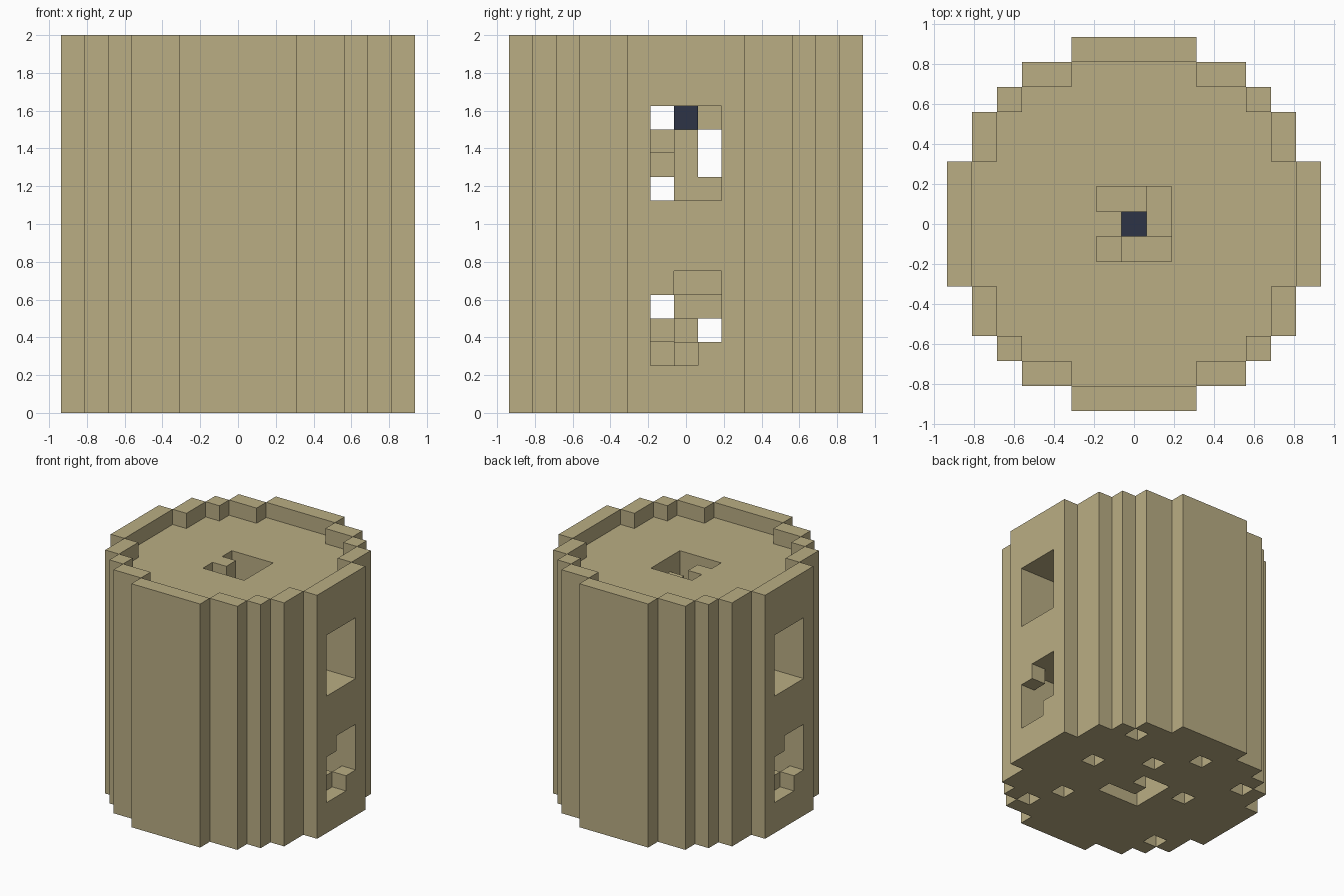
import bpy
import bmesh
from mathutils import Vector

CELL = 0.125
cube = bpy.data.objects.get("Cube")
if cube:
    bpy.data.objects.remove(cube, do_unlink=True)


def material(name, rgb):
    mat = bpy.data.materials.new(name)
    mat.use_nodes = True
    color = (*rgb, 1.0)
    mat.diffuse_color = color
    mat.node_tree.nodes["Principled BSDF"].inputs["Base Color"].default_value = color
    return mat


sandstone = material("sandstone", (0.49, 0.42, 0.23))
navy = material("dark_navy", (0.026, 0.034, 0.061))


def box(xs, ys, zs):
    """Cells in inclusive index ranges."""
    return {(x, y, z)
            for x in range(xs[0], xs[1] + 1)
            for y in range(ys[0], ys[1] + 1)
            for z in range(zs[0], zs[1] + 1)}


def build(name, cells, mat):
    """Skin the exposed sides of a set of cells and merge flat regions."""
    bm = bmesh.new()
    for cell in cells:
        centre = Vector((cell[0], cell[1], cell[2] + 0.5))
        for axis in range(3):
            for sign in (-1, 1):
                step = [0, 0, 0]
                step[axis] = sign
                if tuple(c + s for c, s in zip(cell, step)) in cells:
                    continue
                n = Vector(step)
                u = Vector([float(i == (axis + 1) % 3) for i in range(3)])
                v = n.cross(u)
                corners = (-u - v, u - v, u + v, v - u)
                bm.faces.new([bm.verts.new((centre + (n + c) / 2) * CELL)
                              for c in corners])
    bmesh.ops.remove_doubles(bm, verts=bm.verts, dist=0.001)
    bmesh.ops.dissolve_limit(bm, angle_limit=0.01, verts=bm.verts, edges=bm.edges)
    mesh = bpy.data.meshes.new(name)
    bm.to_mesh(mesh)
    bm.free()
    mesh.materials.append(mat)
    obj = bpy.data.objects.new(name, mesh)
    bpy.context.collection.objects.link(obj)
    return obj


# Round stepped body with a raised rim
body = set()
for x, y, z in box((-7, 7), (-7, 7), (0, 15)):
    r2 = x * x + y * y
    if r2 <= 55 and (z < 15 or r2 > 42):
        body.add((x, y, z))

# Two window tunnels running side to side
body -= box((-7, 7), (-1, 1), (9, 12))
body -= box((-7, 7), (-1, 1), (2, 5))

# Stepped blocks inside the upper tunnel
body |= box((-4, 4), (0, 0), (9, 11))
body |= box((-4, 4), (1, 1), (9, 9))
body |= box((-4, 2), (-1, -1), (11, 11))
body |= box((-4, 1), (-1, -1), (10, 10))
body |= box((-4, -2), (1, 1), (12, 12))

# Stepped blocks inside the lower tunnel
body |= box((-5, 4), (0, 1), (5, 5))
body |= box((-4, 3), (0, 1), (4, 4))
body |= box((-3, 3), (-1, -1), (3, 3))
body |= box((-5, 5), (0, 0), (3, 3))
body |= box((-6, 6), (0, 0), (2, 2))

# Notched corners of the lower windows, turned half round on the far side
for s in (1, -1):
    body |= {(7 * s, -s, 5), (7 * s, s, 2)}

# Stepped opening in the top
body -= box((-1, 0), (1, 1), (13, 14)) | box((0, 0), (0, 0), (13, 14))
body -= box((1, 1), (0, 1), (14, 14))
body -= box((-1, -1), (-1, -1), (14, 14))
body -= box((0, 1), (-1, -1), (13, 14))

# Opening and scattered pits in the underside
body -= box((-1, -1), (-1, 1), (0, 1)) | box((-1, 1), (-1, -1), (0, 1))
body.discard((0, 1, 0))
pits = [(4, 5), (4, 1), (1, 3), (-1, 5), (-5, 4), (-3, 1), (4, -5), (3, -3), (-5, -4)]
body -= {(x, y, 0) for x, y in pits}

build("tower_body", body, sandstone)

# Dark block lodged in the upper tunnel
build("dark_inner_block", {(0, 0, 12)}, navy)
